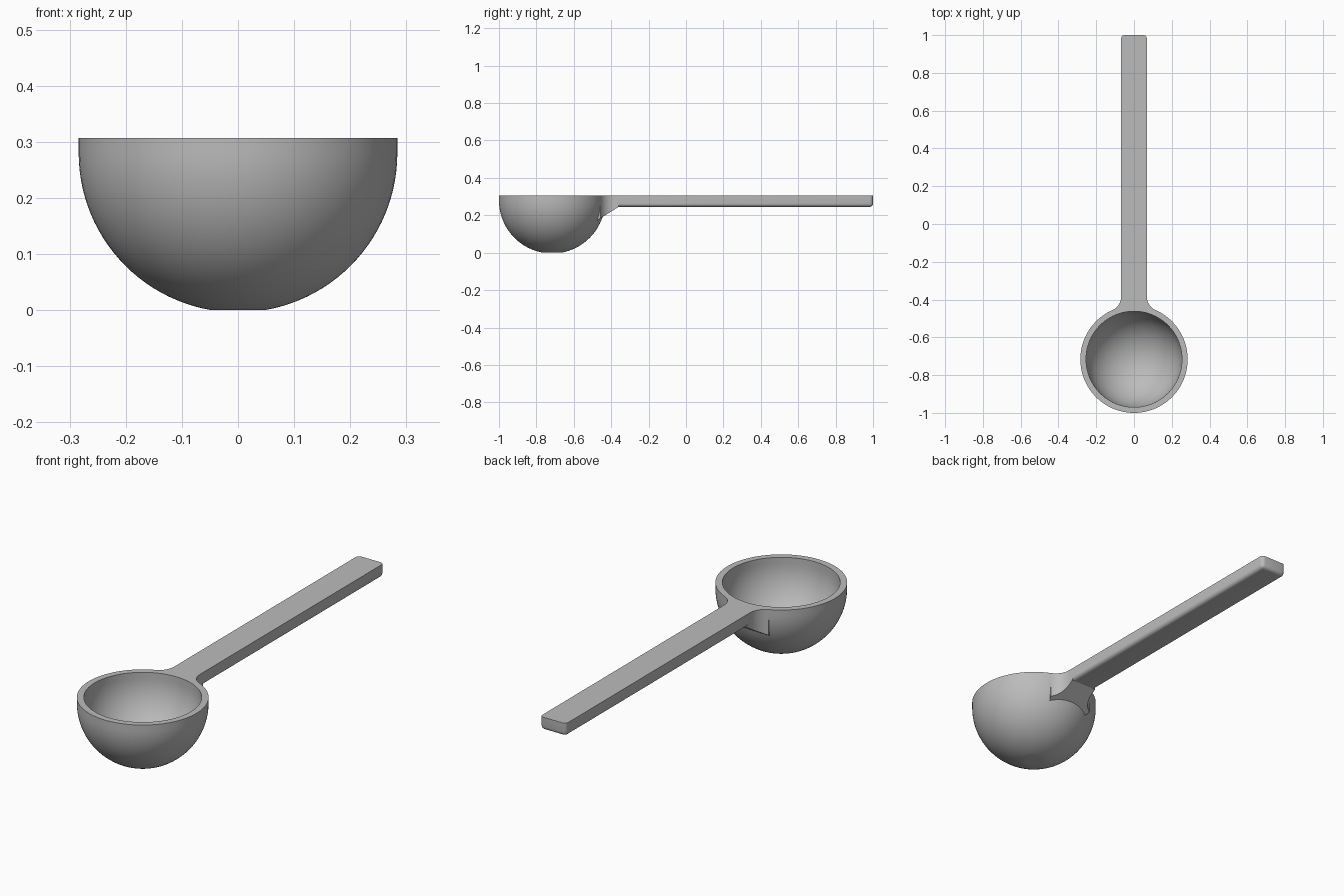
import bpy, bmesh
from math import sin, cos, pi, sqrt, atan2, radians

cube = bpy.data.objects.get("Cube")
if cube:
    bpy.data.objects.remove(cube, do_unlink=True)

TOP, BOWL_Y, R_OUT, R_IN, MID_Z = 0.307, -0.716, 0.284, 0.254, 0.28
HALF_W, UNDER, FILLET, ROUND = 0.068, 0.245, 0.08, 0.018
NECK_END, SLOPE = -0.36, 0.625

grey = bpy.data.materials.new("grey plastic")
grey.use_nodes = True
colour = (0.5, 0.5, 0.5, 1)
grey.diffuse_color = colour
grey.node_tree.nodes["Principled BSDF"].inputs["Base Color"].default_value = colour


def make(name, bm):
    bmesh.ops.recalc_face_normals(bm, faces=bm.faces)
    mesh = bpy.data.meshes.new(name)
    bm.to_mesh(mesh)
    bm.free()
    obj = bpy.data.objects.new(name, mesh)
    bpy.context.collection.objects.link(obj)
    mesh.materials.append(grey)
    return obj


def prism(outline, low, high):
    """Extrude a plan outline between two heights; low may depend on y."""
    bm = bmesh.new()
    tops = [bm.verts.new((x, y, high)) for x, y in outline]
    lows = [bm.verts.new((x, y, low(y))) for x, y in outline]
    bm.faces.new(tops)
    bm.faces.new(lows[::-1])
    for i in range(len(outline)):
        j = (i + 1) % len(outline)
        bm.faces.new((tops[i], lows[i], lows[j], tops[j]))
    return bm


# Bowl: lathe a closed wall profile around the vertical axis
def arc(radius, steps=28):
    return [(radius * sin(pi / 2 * i / steps), MID_Z - radius * cos(pi / 2 * i / steps))
            for i in range(steps + 1)]


profile = arc(R_OUT) + [(R_OUT, TOP), (R_IN, TOP)] + arc(R_IN)[::-1]
# the underside is trimmed to a small flat foot
profile = [(r, max(z, 0.0)) for r, z in profile]
bm = bmesh.new()
verts = [bm.verts.new((r, BOWL_Y, z)) for r, z in profile]
edges = [bm.edges.new(pair) for pair in zip(verts, verts[1:])]
bmesh.ops.spin(bm, geom=verts + edges, cent=(0, BOWL_Y, 0), axis=(0, 0, 1),
               angle=2 * pi, steps=96, use_merge=True)
bmesh.ops.remove_doubles(bm, verts=bm.verts, dist=0.0001)
bowl = make("bowl", bm)

# Neck: flared plan tangent to bowl and handle, with a sloping underside
cx = HALF_W + FILLET
dy = sqrt((R_OUT + FILLET) ** 2 - cx ** 2)
start = atan2(-dy, -cx) + 2 * pi
right = [(HALF_W, NECK_END)]
for i in range(13):
    a = pi + (start - pi) * i / 12
    right.append((cx + FILLET * cos(a), BOWL_Y + dy + FILLET * sin(a)))
edge_angle = atan2(cx, dy)
inner = [(0.26 * sin(edge_angle * t / 6), BOWL_Y + 0.26 * cos(edge_angle * t / 6))
         for t in range(6, -7, -1)]
left = [(-x, y) for x, y in reversed(right)]
neck = make("neck", prism(right + inner + left,
                          lambda y: UNDER + SLOPE * (y - NECK_END), TOP))

# Handle: flat bar, rounded along the underside and at the end corners
bar = [(HALF_W, NECK_END - 0.01), (HALF_W, 1), (-HALF_W, 1), (-HALF_W, NECK_END - 0.01)]
bm = prism(bar, lambda y: UNDER, TOP)
soft = []
for e in bm.edges:
    a, b = (v.co for v in e.verts)
    under = max(a.z, b.z) < TOP and max(a.y, b.y) > 0
    corner = abs(a.z - b.z) > 0.01 and a.y > 0
    if under or corner:
        soft.append(e)
bmesh.ops.bevel(bm, geom=soft, offset=ROUND, segments=5, profile=0.5, affect='EDGES')
handle = make("handle", bm)

# Join the parts into one continuous scoop
for part in (neck, handle):
    mod = bowl.modifiers.new("join " + part.name, 'BOOLEAN')
    mod.operation, mod.solver, mod.object = 'UNION', 'EXACT', part
bpy.context.view_layer.objects.active = bowl
bowl.select_set(True)
for mod in list(bowl.modifiers):
    bpy.ops.object.modifier_apply(modifier=mod.name)
for part in (neck, handle):
    bpy.data.objects.remove(part, do_unlink=True)
bowl.name = "measuring_scoop"
bpy.ops.object.shade_smooth_by_angle(angle=radians(30))
